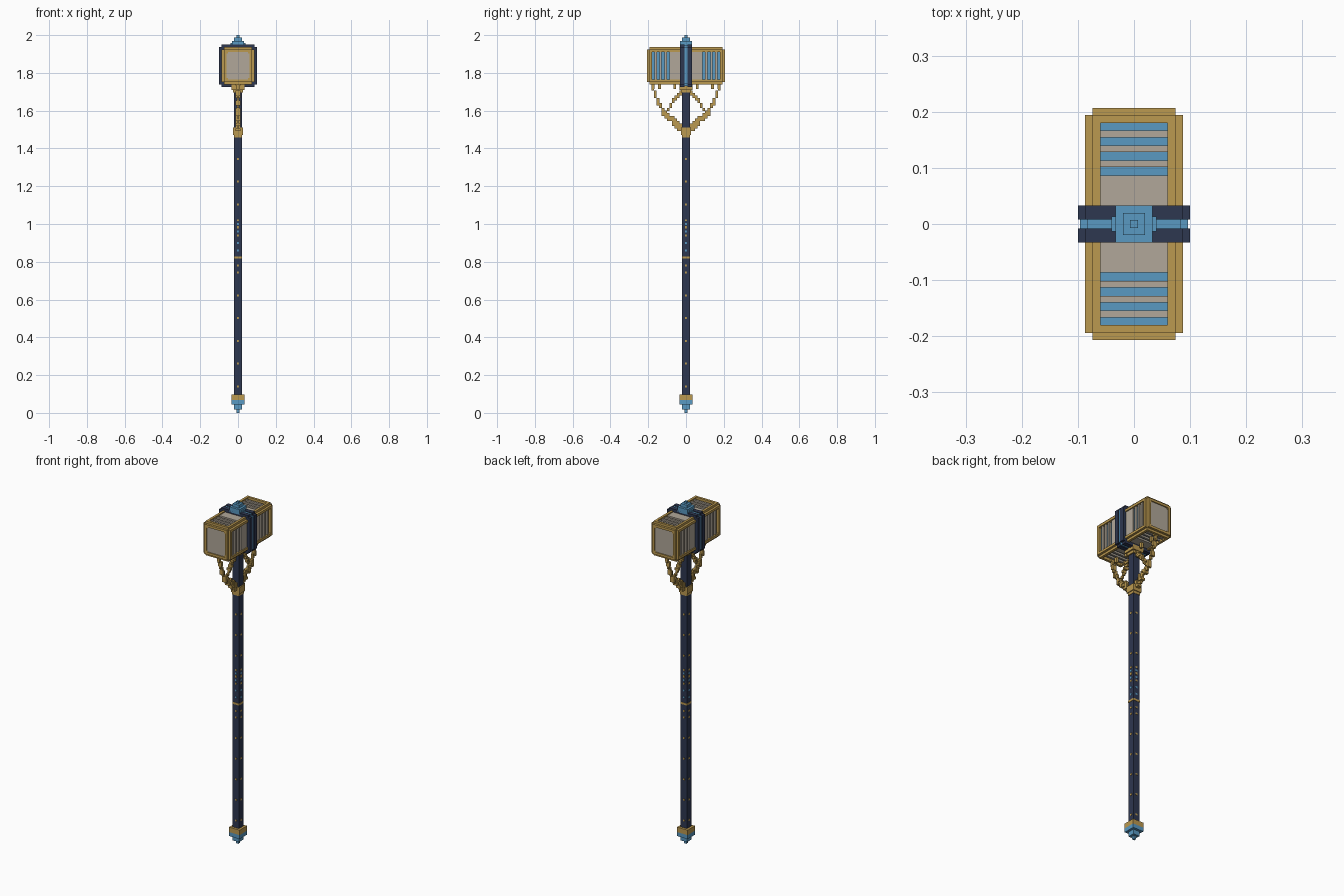
import bpy, bmesh
from mathutils import Vector

if "Cube" in bpy.data.objects:
    bpy.data.objects.remove(bpy.data.objects["Cube"])


def material(name, rgb):
    m = bpy.data.materials.new(name)
    m.use_nodes = True
    m.diffuse_color = (*rgb, 1)
    bsdf = next(n for n in m.node_tree.nodes if n.type == 'BSDF_PRINCIPLED')
    bsdf.inputs["Base Color"].default_value = (*rgb, 1)
    return m


gold = material("gold", (0.50, 0.32, 0.08))
stone = material("pale stone", (0.44, 0.39, 0.32))
blue = material("bright blue", (0.10, 0.32, 0.54))
navy = material("dark navy", (0.027, 0.038, 0.08))


def build(name, mat, boxes):
    """One object from a list of (low corner, high corner) boxes."""
    bm = bmesh.new()
    for lo, hi in boxes:
        lo, hi = Vector(lo), Vector(hi)
        cube = bmesh.ops.create_cube(bm, size=1)
        for v in cube["verts"]:
            v.co = (lo + hi) / 2 + v.co * (hi - lo)
    mesh = bpy.data.meshes.new(name)
    bm.to_mesh(mesh)
    bm.free()
    mesh.materials.append(mat)
    obj = bpy.data.objects.new(name, mesh)
    bpy.context.collection.objects.link(obj)
    return obj


def block(x, y, z0, z1):
    return (-x, -y, z0), (x, y, z1)


CZ = 1.838                      # head centre height
HALF = (0.087, 0.207, 0.100)    # head half sizes
RIM, STEP = 0.027, 0.013


def around(x, y, z):
    return block(x, y, CZ - z, CZ + z)


# Stepped gold bars on the twelve edges of the head
bars = []
for axis in range(3):
    u, v = [a for a in range(3) if a != axis]
    for su in (-1, 1):
        for sv in (-1, 1):
            for cut_u, cut_v in ((0, STEP), (STEP, 0)):
                lo, hi = [0, 0, 0], [0, 0, 0]
                hi[axis] = HALF[axis] - STEP
                lo[axis] = -hi[axis]
                for a, s, cut in ((u, su, cut_u), (v, sv, cut_v)):
                    lo[a], hi[a] = sorted((s * (HALF[a] - RIM), s * (HALF[a] - cut)))
                lo[2] += CZ
                hi[2] += CZ
                bars.append((lo, hi))
build("head_frame", gold, bars)

# Blue core seen through the slots, stone panels and slats around it
hx, hy, hz = HALF
build("head_core", blue, [around(hx - 0.016, hy - 0.02, hz - 0.016)])
slots = [0.094, 0.121, 0.147, 0.174]
edges = [0] + [c + s * 0.0075 for c in slots for s in (-1, 1)]
panels = []
for start, end in zip(edges[0:8:2], edges[1:8:2]):
    for s in (-1, 1):
        y0, y1 = sorted((s * start, s * end))
        for d in (-1, 1):
            xa, xb = sorted((d * (hx - 0.02), d * (hx - 0.006)))
            za, zb = sorted((d * (hz - 0.02), d * (hz - 0.006)))
            panels.append(((xa, y0, CZ - hz + RIM), (xb, y1, CZ + hz - RIM)))
            panels.append(((RIM - hx, y0, CZ + za), (hx - RIM, y1, CZ + zb)))
build("head_slats", stone, panels)
build("head_end_faces", stone, [around(hx - RIM, hy - 0.006, hz - RIM)])

# Gold corner pieces on the end faces
corners = []
for sx in (-1, 1):
    for sy in (-1, 1):
        for sz in (-1, 1):
            x = sorted((sx * 0.052, sx * 0.061))
            y = sorted((sy * 0.195, sy * 0.204))
            z = sorted((CZ + sz * 0.065, CZ + sz * 0.074))
            corners.append(tuple(zip(x, y, z)))
build("end_corners", gold, corners)

# Navy band around the head with an inset blue stripe
band = []
for s in (-1, 1):
    y0, y1 = sorted((s * 0.008, s * 0.033))
    for x, z in ((0.100, 0.100), (0.087, 0.112)):
        band.append(((-x, y0, CZ - z), (x, y1, CZ + z)))
build("head_band", navy, band)
build("band_stripe", blue, [around(0.096, 0.009, 0.096), around(0.083, 0.009, 0.108)])

# Stepped blue caps on top and at the foot
build("top_cap", blue, [block(0.040, 0.013, 1.94, 1.957), block(0.033, 0.033, 1.94, 1.970),
                        block(0.020, 0.020, 1.97, 1.988), block(0.007, 0.007, 1.988, 2.0)])
build("pommel", blue, [block(0.034, 0.034, 0.045, 0.068), block(0.020, 0.020, 0.018, 0.045),
                       block(0.007, 0.007, 0, 0.018)])
build("pommel_collar", gold, [block(0.034, 0.034, 0.068, 0.097)])

# Handle and its gold collars
build("handle", navy, [block(0.020, 0.020, 0.09, 1.74)])
build("head_collar", gold, [block(0.034, 0.034, 1.71, 1.738), block(0.026, 0.026, 1.695, 1.71)])
build("chain_collar", gold, [block(0.027, 0.027, 1.472, 1.51), block(0.022, 0.022, 1.457, 1.472)])
build("grip_ring", gold, [block(0.0215, 0.0215, 0.817, 0.829)])


# Small studs on all four sides of the handle
def studs(heights):
    out = []
    for z in heights:
        out.append(block(0.006, 0.0212, z - 0.005, z + 0.005))
        out.append(block(0.0212, 0.006, z - 0.005, z + 0.005))
    return out


build("gold_studs", gold, studs([0.14 + 0.1205 * i for i in range(11) if i != 6]
                                + [0.78, 0.94, 0.98, 1.02]))
build("blue_studs", blue, studs([0.86, 0.90, 0.96, 1.00]))


# Blocky chains between head and handle
def chain(points, step=0.0135):
    links, count, last = [], 0, None
    for (y0, z0), (y1, z1) in zip(points, points[1:]):
        n = max(2, int(max(abs(y1 - y0), abs(z1 - z0)) / step * 2))
        for i in range(n + 1):
            t = i / n
            cell = (round((y0 + (y1 - y0) * t) / step), round((z0 + (z1 - z0) * t) / step))
            if cell == last:
                continue
            last = cell
            count += 1
            w = 0.012 if count % 4 < 2 else 0.006
            y, z, r = cell[0] * step, cell[1] * step, step * 0.52
            links += [((-w, s * y - r, z - r), (w, s * y + r, z + r)) for s in (-1, 1)]
    return links


build("outer_chains", gold, chain([(0.175, 1.735), (0.165, 1.69), (0.14, 1.63),
                                   (0.105, 1.57), (0.065, 1.53), (0.02, 1.49)]))
build("inner_chains", gold, chain([(0.025, 1.70), (0.06, 1.665), (0.085, 1.62),
                                   (0.115, 1.585), (0.07, 1.56), (0.035, 1.53), (0.02, 1.50)]))
build("chain_hooks", gold, [((-0.007, s * y - 0.007, 1.715), (0.007, s * y + 0.007, 1.745))
                            for s in (-1, 1) for y in (0.06, 0.14, 0.175)])
